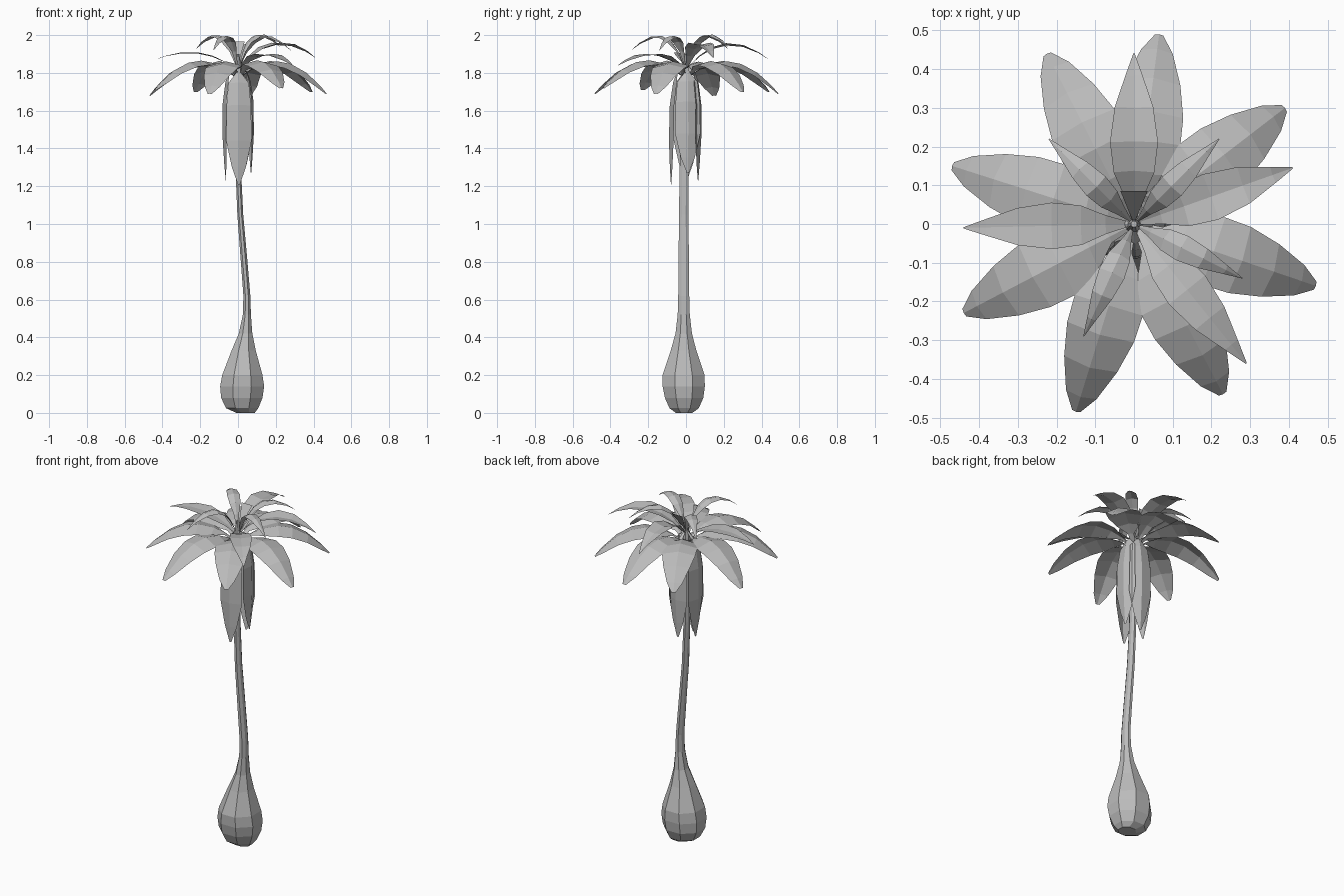
import bpy, bmesh
from math import sin, cos, tau, atan2, hypot
from mathutils import Vector

cube = bpy.data.objects.get("Cube")
if cube:
    bpy.data.objects.remove(cube)

grey = bpy.data.materials.new("plain grey")
grey.use_nodes = True
grey.diffuse_color = (0.5, 0.5, 0.5, 1)
grey.node_tree.nodes["Principled BSDF"].inputs["Base Color"].default_value = (0.5, 0.5, 0.5, 1)


def finish(name, bm):
    bmesh.ops.recalc_face_normals(bm, faces=bm.faces)
    mesh = bpy.data.meshes.new(name)
    bm.to_mesh(mesh)
    bm.free()
    mesh.materials.append(grey)
    ob = bpy.data.objects.new(name, mesh)
    bpy.context.collection.objects.link(ob)
    return ob


# Swollen base and bent trunk: centre x, centre y, z, x radius, y radius
SIDES = 8
RINGS = [(0.04, -0.01, 0, 0.05, 0.045), (0.022, -0.01, 0.025, 0.088, 0.08),
         (0.02, -0.01, 0.08, 0.113, 0.105), (0.022, -0.012, 0.14, 0.12, 0.115),
         (0.023, -0.013, 0.2, 0.11, 0.115), (0.03, -0.013, 0.33, 0.066, 0.07),
         (0.04, -0.012, 0.42, 0.037, 0.045), (0.047, -0.012, 0.52, 0.022, 0.033),
         (0.047, -0.012, 0.62, 0.019, 0.03), (0.031, -0.012, 0.82, 0.018, 0.028),
         (0.012, -0.012, 1.05, 0.016, 0.026), (0.001, -0.01, 1.3, 0.015, 0.024),
         (0, -0.006, 1.6, 0.015, 0.02), (0, -0.005, 1.8, 0.02, 0.02),
         (0, 0, 1.9, 0.008, 0.008)]
bm = bmesh.new()
loops = []
for cx, cy, z, rx, ry in RINGS:
    angles = [tau * (i + 0.5) / SIDES for i in range(SIDES)]
    loops.append([bm.verts.new((cx + rx * 1.05 * cos(a), cy + ry * 1.05 * sin(a), z)) for a in angles])
for low, high in zip(loops, loops[1:]):
    for i in range(SIDES):
        j = (i + 1) % SIDES
        bm.faces.new((low[i], low[j], high[j], high[i]))
bm.faces.new(loops[0][::-1])
bm.faces.new(loops[-1])
finish("trunk", bm)

# Leaf outlines: distance along the leaf, share of the half width
BLUNT = [(0, 0.1), (0.12, 0.18), (0.24, 0.68), (0.42, 1), (0.58, 0.98), (0.76, 0.78), (0.92, 0.45), (1, 0.12)]
POINTED = [(0, 0.1), (0.16, 0.4), (0.32, 0.85), (0.5, 1), (0.7, 0.8), (0.88, 0.35), (1, 0.03)]
HANGING = [(0, 0.1), (0.2, 0.2), (0.34, 0.8), (0.55, 0.95), (0.78, 1), (0.92, 0.55), (1, 0.08)]


def leaf(name, tip, outline, base_z, bend, half_width, fold):
    """Folded sheet along a curve from the stem over the bend (radius, z) to the tip."""
    angle = atan2(tip[1], tip[0])
    out, side = Vector((cos(angle), sin(angle), 0)), Vector((-sin(angle), cos(angle), 0))
    up = Vector((0, 0, 1))
    a, b, c = Vector((0.012, base_z)), Vector(bend), Vector((hypot(tip[0], tip[1]), tip[2]))
    bm = bmesh.new()
    rows = []
    for t, share in outline:
        p = a * (1 - t) ** 2 + b * 2 * t * (1 - t) + c * t * t
        d = ((b - a) * (1 - t) + (c - b) * t).normalized()
        normal = up * d.x - out * d.y
        w = half_width * share
        mid = out * p.x + up * p.y
        rows.append([bm.verts.new(mid + side * w * s - normal * fold * w * abs(s)) for s in (-1, 0, 1)])
    for r, q in zip(rows, rows[1:]):
        for i in (0, 1):
            bm.faces.new((r[i], r[i + 1], q[i + 1], q[i]))
    return finish(name, bm)


def whorl(name, tips, *shape):
    for i, tip in enumerate(tips):
        leaf(f"{name}_{i + 1}", tip, *shape)


# Broad drooping ring
whorl("broad_leaf", [(0.47, -0.16, 1.69), (0.39, 0.3, 1.7), (0.065, 0.49, 1.69), (-0.225, 0.44, 1.7),
                     (-0.47, 0.15, 1.68), (-0.44, -0.23, 1.71), (-0.15, -0.485, 1.69), (0.23, -0.44, 1.72)],
      BLUNT, 1.78, (0.26, 1.98), 0.092, 0.25)

# Upper spreading leaves, two high and two flatter
whorl("high_leaf", [(0.41, 0.145, 1.88), (0, 0.44, 1.87)], POINTED, 1.83, (0.2, 2.04), 0.062, -0.2)
whorl("flat_leaf", [(-0.44, -0.01, 1.87), (0.29, -0.36, 1.84)], POINTED, 1.82, (0.2, 1.96), 0.06, -0.1)

# Short arched leaves at the top
whorl("top_leaf", [(-0.22, 0.22, 1.93), (0.22, 0.22, 1.94), (0.28, -0.14, 1.92), (-0.13, -0.29, 1.92)],
      POINTED, 1.84, (0.11, 2.11), 0.035, 0.3)

# Hanging leaves around the stem
whorl("hanging_leaf", [(0.005, -0.08, 1.21), (0.07, 0.01, 1.27), (0.01, 0.065, 1.23), (-0.065, 0, 1.23)],
      HANGING, 1.84, (0.12, 1.8), 0.068, 0.3)

# Young upright leaf in the middle
bm = bmesh.new()
bm.faces.new([bm.verts.new(p) for p in ((0, 0, 1.84), (0.035, 0.085, 1.965), (-0.035, 0.085, 1.965))])
finish("young_leaf", bm)
